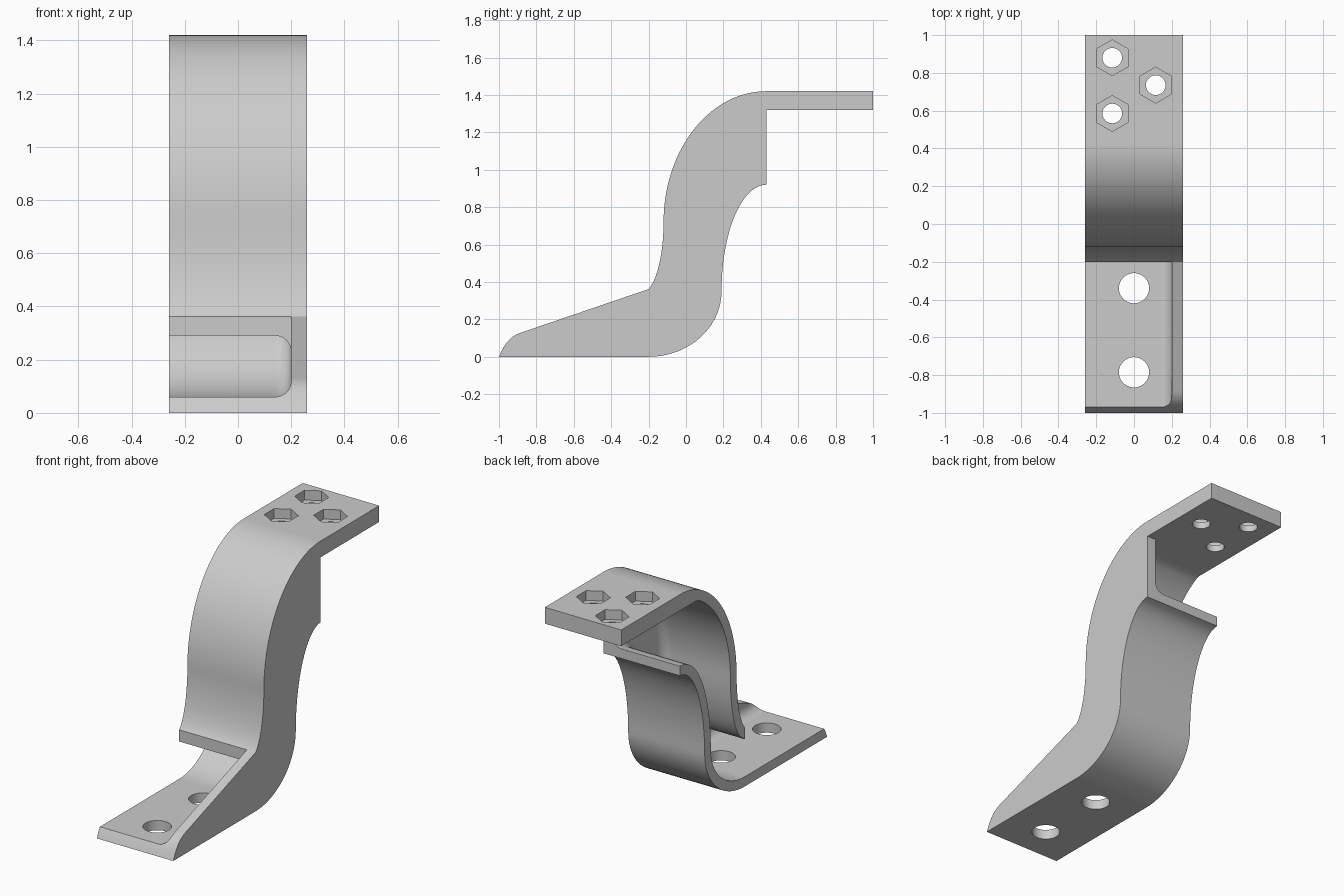
import bpy, bmesh
from math import sin, cos, pi, radians, sqrt
from mathutils import Vector

cube = bpy.data.objects.get("Cube")
if cube:
    bpy.data.objects.remove(cube)

HALF = 0.26      # half the width
WALL_X = 0.20    # inner face of the side wall
SKIN = 0.06      # band thickness
ROUND = 0.06     # inside fillet radius
BACK_Y = 0.43    # where the hollow opens at the back
PLATE_Z = 1.32   # underside of the top plate

grey = bpy.data.materials.new("light_grey")
grey.use_nodes = True
grey.diffuse_color = (0.6, 0.6, 0.6, 1)
grey.node_tree.nodes["Principled BSDF"].inputs["Base Color"].default_value = (0.6, 0.6, 0.6, 1)


def arc(cy, cz, ry, rz, a0, a1, n=20):
    """Elliptical arc in the y-z plane, angles in degrees."""
    angles = [radians(a0 + (a1 - a0) * i / n) for i in range(n + 1)]
    return [Vector((cy + ry * cos(a), cz + rz * sin(a))) for a in angles]


def offset(path, d):
    """Shift a path by d to the right of its direction."""
    out = []
    for i, p in enumerate(path):
        t = (path[min(i + 1, len(path) - 1)] - path[max(i - 1, 0)]).normalized()
        out.append(p + d * Vector((t.y, -t.x)))
    return out


def loft(name, sections):
    """Solid through (x, outline) sections that share a point count."""
    bm = bmesh.new()
    rings = [[bm.verts.new((x, p[0], p[1])) for p in pts] for x, pts in sections]
    for a, b in zip(rings, rings[1:]):
        for i in range(len(a)):
            j = (i + 1) % len(a)
            bm.faces.new((a[i], a[j], b[j], b[i]))
    bm.faces.new(rings[0])
    bm.faces.new(rings[-1])
    bmesh.ops.recalc_face_normals(bm, faces=bm.faces)
    return to_object(name, bm)


def to_object(name, bm):
    mesh = bpy.data.meshes.new(name)
    bm.to_mesh(mesh)
    bm.free()
    mesh.materials.append(grey)
    ob = bpy.data.objects.new(name, mesh)
    bpy.context.collection.objects.link(ob)
    return ob


def prism(name, x, y, z0, z1, r, sides, turn=0.0):
    """Upright prism used for drilling."""
    bm = bmesh.new()
    bottom = [bm.verts.new((x + r * cos(turn + 2 * pi * i / sides),
                            y + r * sin(turn + 2 * pi * i / sides), z0))
              for i in range(sides)]
    face = bm.faces.new(bottom)
    top = bmesh.ops.extrude_face_region(bm, geom=[face])["geom"]
    for v in top:
        if isinstance(v, bmesh.types.BMVert):
            v.co.z = z1
    bmesh.ops.recalc_face_normals(bm, faces=bm.faces)
    return to_object(name, bm)


def cut(ob, cutter):
    mod = ob.modifiers.new("cut", "BOOLEAN")
    mod.operation = "DIFFERENCE"
    mod.solver = "EXACT"
    mod.object = cutter
    bpy.context.view_layer.objects.active = ob
    bpy.ops.object.modifier_apply(modifier=mod.name)
    bpy.data.objects.remove(cutter)


# Outer curves: front runs upward from the foot, back runs upward from the base
front = arc(-0.24, 0.72, 0.12, 0.38, -70.5, 0, 16)
front += arc(BACK_Y, 0.72, 0.55, 0.70, 180, 90, 28)[1:]
back = arc(-0.2, 0.35, 0.39, 0.35, -90, 0)
back += arc(BACK_Y, 0.35, 0.24, 0.57, 180, 90)[1:]
nose = [(-0.88, 0.13), (-0.905, 0.12), (-0.93, 0.105), (-0.952, 0.084),
        (-0.97, 0.06), (-0.986, 0.032), (-1, 0)]

# Solid bracket body
outline = back + [(BACK_Y, PLATE_Z), (1, PLATE_Z), (1, 1.42)] + front[::-1] + nose
bracket = loft("bracket", [(-HALF, outline), (HALF, outline)])


# Hollow, open on one side, above the foot and at the back, with a rounded inner edge
def hollow(d):
    inner_front = [Vector((p.x, min(p.y, PLATE_Z))) for p in offset(front, d)]
    inner_back = offset(back, -d)
    return ([(-1.2, d)] + inner_back
            + [(0.6, inner_back[-1].y), (0.6, inner_front[-1].y)]
            + inner_front[::-1]
            + [(-0.2, 0.35 - d), (-0.2, 0.5), (-1.2, 0.5)])


sections = [(-0.4, hollow(SKIN))]
for i in range(9):
    a = radians(90) * i / 8
    sections.append((WALL_X - ROUND + ROUND * sin(a), hollow(SKIN + ROUND * (1 - cos(a)))))
cut(bracket, loft("hollow_cutter", sections))

# Bolt holes in the foot
for y in (-0.34, -0.785):
    cut(bracket, prism("foot_hole", 0, y, -0.1, 0.2, 0.08, 40))

# Hexagonal nut recesses with through holes in the top plate
for x, y in ((-0.115, 0.88), (-0.115, 0.585), (0.115, 0.735)):
    cut(bracket, prism("nut_recess", x, y, 1.36, 1.5, 0.095, 6, pi / 2))
    cut(bracket, prism("plate_hole", x, y, 1.25, 1.5, 0.052, 32))

# Smooth curves with crisp edges
bpy.ops.object.select_all(action="DESELECT")
bracket.select_set(True)
bpy.context.view_layer.objects.active = bracket
bpy.ops.object.shade_smooth_by_angle(angle=radians(30))
weighted = bracket.modifiers.new("weighted_normals", "WEIGHTED_NORMAL")
weighted.keep_sharp = True
